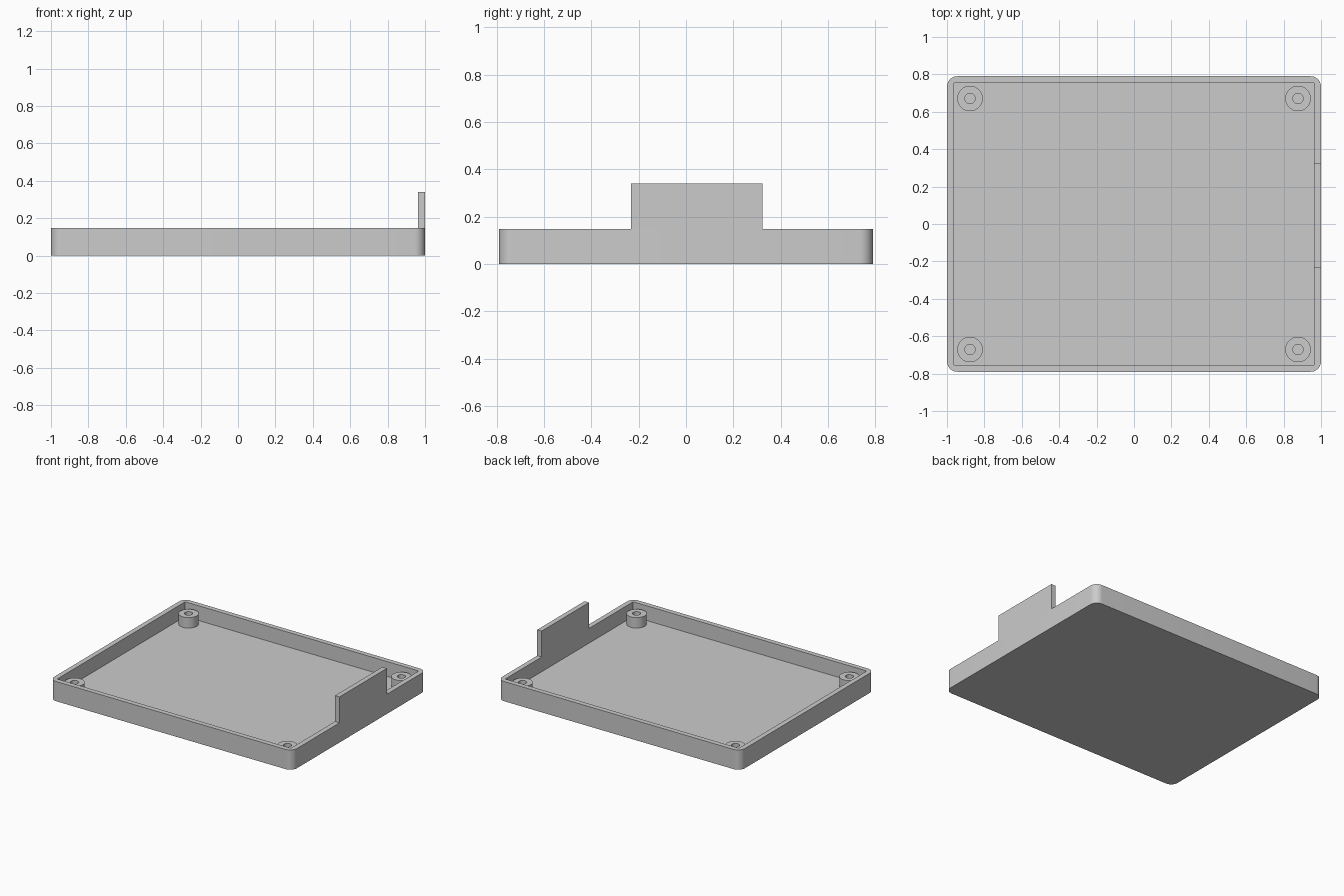
import bpy, bmesh, math
from mathutils import Matrix, Vector

# Main dimensions
HALF_X, HALF_Y, RIM_Z = 1.0, 0.79, 0.147
WALL, FLOOR = 0.037, 0.037
CORNER_R = 0.056
TAB_Y0, TAB_Y1, TAB_TOP = -0.233, 0.324, 0.34
POST_X, POST_Y, POST_TOP = 0.877, 0.671, 0.115
POST_R, HOLE_R = 0.068, 0.028

old = bpy.data.objects.get("Cube")
if old:
    bpy.data.objects.remove(old, do_unlink=True)

grey = bpy.data.materials.new("plain_grey")
grey.use_nodes = True
colour = (0.6, 0.6, 0.6, 1)
grey.diffuse_color = colour
grey.node_tree.nodes["Principled BSDF"].inputs["Base Color"].default_value = colour


def make_object(name, bm):
    """Turn a bmesh into a grey object with soft curves and sharp edges."""
    bmesh.ops.recalc_face_normals(bm, faces=bm.faces)
    mesh = bpy.data.meshes.new(name)
    bm.to_mesh(mesh)
    bm.free()
    mesh.materials.append(grey)
    obj = bpy.data.objects.new(name, mesh)
    bpy.context.collection.objects.link(obj)
    return obj


def activate(obj):
    bpy.ops.object.select_all(action='DESELECT')
    obj.select_set(True)
    bpy.context.view_layer.objects.active = obj


def box(name, low, high, radius=0):
    """Box between two corners, with optional rounded upright edges."""
    low, high = Vector(low), Vector(high)
    bm = bmesh.new()
    bmesh.ops.create_cube(bm, size=1)
    bmesh.ops.scale(bm, vec=high - low, verts=bm.verts)
    bmesh.ops.translate(bm, vec=(low + high) / 2, verts=bm.verts)
    if radius:
        upright = [e for e in bm.edges
                   if abs(e.verts[0].co.z - e.verts[1].co.z) > 0.01]
        bmesh.ops.bevel(bm, geom=upright, offset=radius, segments=10,
                        profile=0.5, affect='EDGES')
    return make_object(name, bm)


# Tray: rounded block with a square-cornered pocket
tray = box("tray", (-HALF_X, -HALF_Y, 0), (HALF_X, HALF_Y, RIM_Z), CORNER_R)
pocket = box("pocket_cutter", (WALL - HALF_X, WALL - HALF_Y, FLOOR),
             (HALF_X - WALL, HALF_Y - WALL, RIM_Z + 0.2))
pocket.hide_render = True
cut = tray.modifiers.new("pocket", 'BOOLEAN')
cut.operation = 'DIFFERENCE'
cut.solver = 'EXACT'
cut.object = pocket
activate(tray)
bpy.ops.object.modifier_apply(modifier=cut.name)
bpy.data.objects.remove(pocket, do_unlink=True)
bpy.ops.object.shade_smooth_by_angle(angle=math.radians(30))

# Upright tab continuing the left wall
box("wall_tab", (HALF_X - WALL, TAB_Y0, RIM_Z), (HALF_X, TAB_Y1, TAB_TOP))


# Hollow screw posts, turned from a rectangular profile
def screw_post(name, x, y):
    bm = bmesh.new()
    base = FLOOR - 0.01
    profile = [(HOLE_R, base), (POST_R, base), (POST_R, POST_TOP), (HOLE_R, POST_TOP)]
    verts = [bm.verts.new((r, 0, z)) for r, z in profile]
    edges = [bm.edges.new((verts[i], verts[i - 1])) for i in range(4)]
    bmesh.ops.spin(bm, geom=verts + edges, cent=(0, 0, 0), axis=(0, 0, 1),
                   angle=math.tau, steps=48)
    bmesh.ops.remove_doubles(bm, verts=bm.verts, dist=0.0001)
    bmesh.ops.transform(bm, matrix=Matrix.Translation((x, y, 0)), verts=bm.verts)
    activate(make_object(name, bm))
    bpy.ops.object.shade_smooth_by_angle(angle=math.radians(30))


for end, sy in (("front", -1), ("back", 1)):
    for side, sx in (("right", -1), ("left", 1)):
        screw_post(f"screw_post_{end}_{side}", sx * POST_X, sy * POST_Y)
